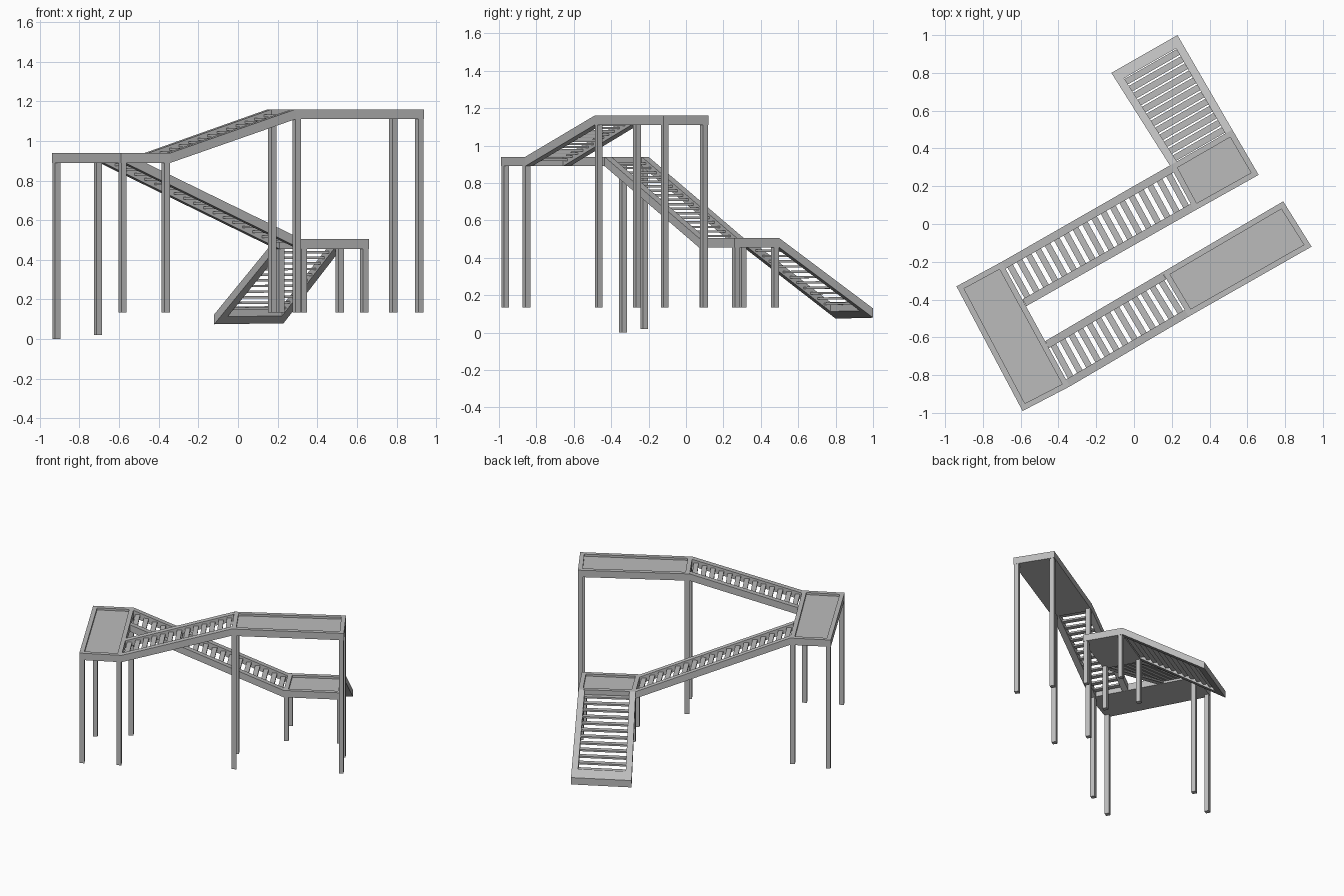
import bpy, bmesh
from mathutils import Vector

cube = bpy.data.objects.get("Cube")
if cube:
    bpy.data.objects.remove(cube)

grey = bpy.data.materials.new("concrete grey")
grey.use_nodes = True
grey.diffuse_color = (0.5, 0.5, 0.5, 1)
grey.node_tree.nodes["Principled BSDF"].inputs["Base Color"].default_value = (0.5, 0.5, 0.5, 1)

BEAM = 0.05     # vertical depth of the frames
RIM = 0.042     # width of rims and stringers


def prism(bm, top, depth):
    """Solid below a four cornered top outline; returns the top face."""
    upper = [bm.verts.new(p) for p in top]
    lower = [bm.verts.new(Vector(p) - Vector((0, 0, depth))) for p in top]
    face = bm.faces.new(upper)
    bm.faces.new(lower[::-1])
    for i in range(4):
        j = (i + 1) % 4
        bm.faces.new((upper[i], lower[i], lower[j], upper[j]))
    return face


def finish(bm, name):
    bmesh.ops.recalc_face_normals(bm, faces=bm.faces)
    mesh = bpy.data.meshes.new(name)
    bm.to_mesh(mesh)
    bm.free()
    mesh.materials.append(grey)
    bpy.context.collection.objects.link(bpy.data.objects.new(name, mesh))


def platform(name, plan, z, feet):
    # Deck with a raised rim around a sunken floor
    bm = bmesh.new()
    face = prism(bm, [(x, y, z) for x, y in plan], BEAM)
    bm.normal_update()
    bmesh.ops.inset_region(bm, faces=[face], thickness=RIM, depth=0)
    floor = bmesh.ops.extrude_discrete_faces(bm, faces=[face])["faces"][0]
    bmesh.ops.translate(bm, verts=floor.verts, vec=(0, 0, -0.015))
    finish(bm, name + "_deck")
    # One square leg tucked into each corner
    corners = [Vector(p) for p in plan]
    for i, foot in enumerate(feet):
        c = corners[i]
        a = (corners[(i + 1) % 4] - c).normalized() * 0.031
        b = (corners[i - 1] - c).normalized() * 0.031
        c = c + (a + b) * 0.06
        top = z - BEAM + 0.002
        bm = bmesh.new()
        prism(bm, [(*p, top) for p in (c, c + a, c + a + b, c + b)], top - foot)
        finish(bm, f"{name}_leg_{i + 1}")


def stair(name, a0, b0, a1, b1, count, tread, end_beam=0):
    """Stair from the edge a0-b0 up to the edge a1-b1."""
    a0, b0, a1, b1 = map(Vector, (a0, b0, a1, b1))
    across = (b0 - a0).normalized() * RIM
    bm = bmesh.new()
    # Stringers
    prism(bm, (a0, a0 + across, a1 + across, a1), BEAM)
    prism(bm, (b0 - across, b0, b1, b1 - across), BEAM)
    # Beam closing the foot of the stair
    if end_beam:
        prism(bm, (a0 + across, b0 - across, (b0 - across).lerp(b1 - across, end_beam),
                   (a0 + across).lerp(a1 + across, end_beam)), BEAM)
    finish(bm, name + "_stringers")
    # Level treads
    bm = bmesh.new()
    along = a1 - a0
    along.z = 0
    along = along.normalized() * tread / 2
    drop = Vector((0, 0, 0.018))
    for i in range(count):
        t = end_beam + (1 - end_beam) * (i + 0.5) / count
        p = a0.lerp(a1, t) + across - drop
        q = b0.lerp(b1, t) - across - drop
        prism(bm, (p - along, q - along, q + along, p + along), 0.012)
    finish(bm, name + "_treads")


LOW, MID, TOP = 0.505, 0.94, 1.16
FOOT = 0.135

platform("upper_platform", [(0.29, -0.49), (0.94, -0.12), (0.79, 0.12), (0.15, -0.256)],
         TOP, [FOOT] * 4)
platform("corner_landing", [(-0.59, -0.99), (-0.34, -0.86), (-0.70, -0.20), (-0.94, -0.33)],
         MID, [FOOT, FOOT, 0.02, 0])
platform("lower_landing", [(0.32, 0.07), (0.66, 0.26), (0.52, 0.50), (0.19, 0.31)],
         LOW, [FOOT] * 4)

stair("upper_stair", (-0.34, -0.86, MID), (-0.47, -0.62, MID),
      (0.29, -0.49, TOP), (0.15, -0.256, TOP), 13, 0.033)
stair("middle_stair", (0.32, 0.07, LOW), (0.19, 0.31, LOW),
      (-0.57, -0.435, MID), (-0.70, -0.20, MID), 18, 0.033)
stair("lower_stair", (-0.12, 0.80, 0.125), (0.23, 1.0, 0.13),
      (0.19, 0.31, LOW), (0.52, 0.50, LOW), 12, 0.034, 0.1)
